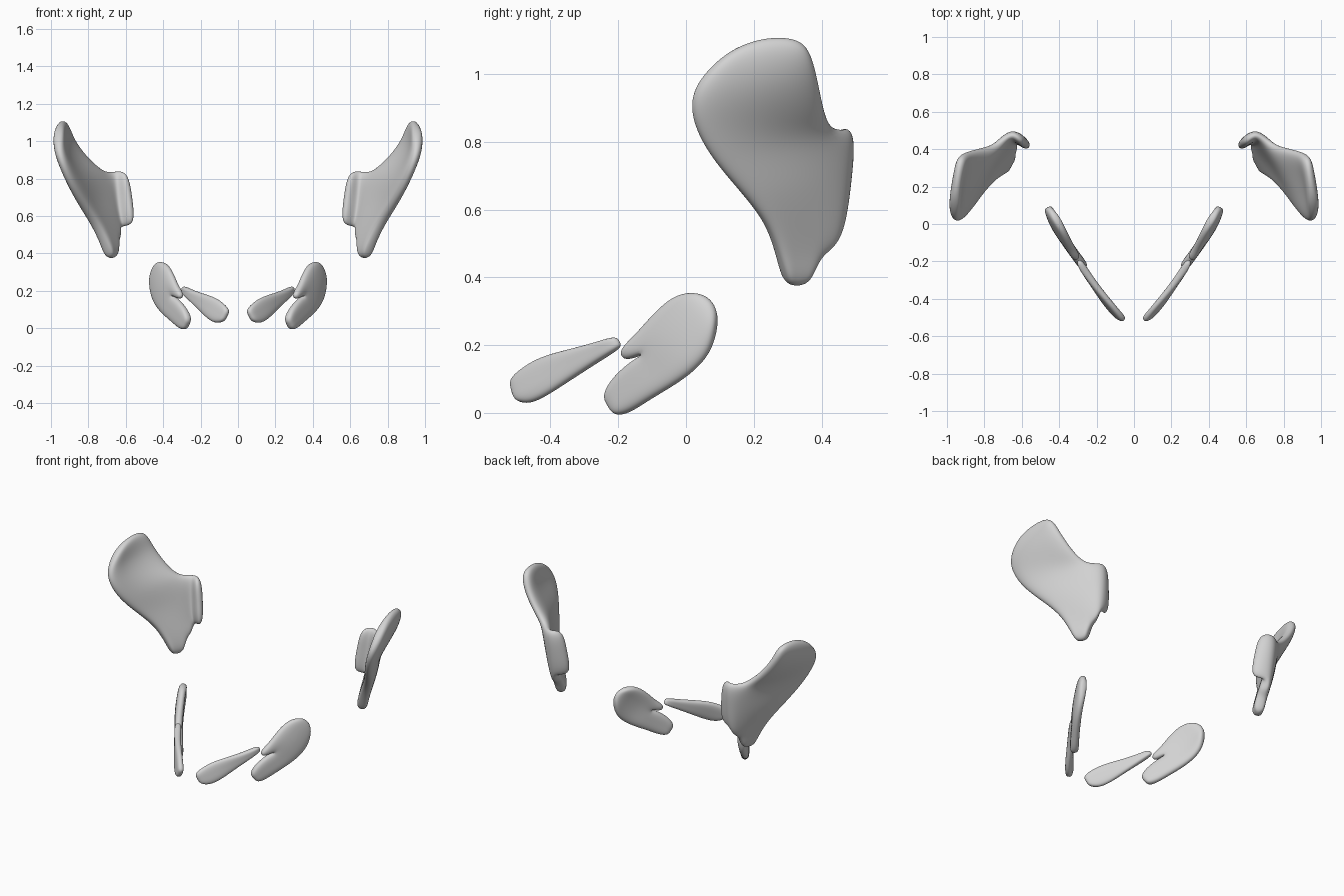
import bpy
import bmesh
import math
from mathutils import Vector

if "Cube" in bpy.data.objects:
    bpy.data.objects.remove(bpy.data.objects["Cube"], do_unlink=True)

grey = bpy.data.materials.new("plain_grey")
grey.use_nodes = True
shade = (0.65, 0.65, 0.65, 1)
grey.diffuse_color = shade
grey.node_tree.nodes["Principled BSDF"].inputs["Base Color"].default_value = shade


def span(start, end, bow=(0, 0, 0), steps=3):
    """Row of points from one edge to the other, bowed in the middle."""
    a, b, bow = Vector(start), Vector(end), Vector(bow)
    return [a.lerp(b, i / steps) + bow * math.sin(math.pi * i / steps)
            for i in range(steps + 1)]


def plate(name, grids, thickness):
    """Skin grids of points, thicken and round them, and mirror to the other side."""
    bm = bmesh.new()
    for rows in grids:
        verts = [[bm.verts.new(p) for p in row] for row in rows]
        for r, s in zip(verts, verts[1:]):
            for i in range(len(r) - 1):
                bm.faces.new((r[i], r[i + 1], s[i + 1], s[i]))
    bmesh.ops.remove_doubles(bm, verts=bm.verts, dist=0.0005)
    bmesh.ops.recalc_face_normals(bm, faces=bm.faces)
    for face in bm.faces:
        face.smooth = True
    mesh = bpy.data.meshes.new(name)
    bm.to_mesh(mesh)
    bm.free()
    mesh.materials.append(grey)
    obj = bpy.data.objects.new(name, mesh)
    bpy.context.collection.objects.link(obj)

    solid = obj.modifiers.new("thickness", "SOLIDIFY")
    solid.thickness = thickness
    solid.offset = 0
    smooth = obj.modifiers.new("rounding", "SUBSURF")
    smooth.levels = smooth.render_levels = 3
    mirror = obj.modifiers.new("other_side", "MIRROR")
    mirror.use_axis = (True, False, False)
    mirror.use_mirror_merge = False
    return obj


# Large upper plate: front edge to back edge, from the top down to the tip
out = (0.02, 0, 0)
wing = [
    span((0.96, 0.11, 1.06), (0.93, 0.36, 1.1), (0, 0, 0.035)),
    span((0.965, 0.01, 0.96), (0.89, 0.39, 1.0), out),
    span((0.935, 0.01, 0.86), (0.80, 0.41, 0.89), out),
    span((0.89, 0.07, 0.75), (0.72, 0.43, 0.835), out),
    span((0.83, 0.16, 0.65), (0.69, 0.43, 0.7), out),
    span((0.77, 0.235, 0.56), (0.665, 0.42, 0.55)),
    span((0.72, 0.27, 0.46), (0.65, 0.39, 0.46)),
    span((0.69, 0.29, 0.385), (0.655, 0.36, 0.385), (0, 0, -0.015)),
]

# Flange that turns inward at the back of the large plate
top, middle, low, below = (row[-1] for row in wing[3:7])
low_corner = Vector((0.635, 0.46, 0.55))
flange = [
    [top, (0.65, 0.495, 0.845), (0.59, 0.43, 0.845)],
    [middle, (0.645, 0.48, 0.7), (0.565, 0.42, 0.7)],
    [low, low_corner, (0.545, 0.4, 0.535)],
]
gusset = [[low, low_corner], [below, (0.635, 0.425, 0.485)]]
plate("upper_plate", [wing, flange, gusset], 0.065)

# Forked middle plate: upper edge to lower edge
puff = (0.012, -0.006, 0)
body = [
    span((0.42, 0.04, 0.355), (0.46, 0.095, 0.275), (0.01, 0.015, 0.015)),
    span((0.38, -0.03, 0.355), (0.46, 0.08, 0.18), puff),
    span((0.345, -0.10, 0.29), (0.435, 0.02, 0.115), puff),
    span((0.325, -0.15, 0.23), (0.395, -0.05, 0.07)),
]
fork = body[-1]
lower_prong = [
    fork[1:],
    span((0.325, -0.15, 0.165), (0.355, -0.11, 0.035), steps=2),
    span((0.275, -0.22, 0.105), (0.31, -0.17, -0.005), steps=2),
    span((0.255, -0.245, 0.045), (0.28, -0.21, -0.01), steps=2),
]
upper_prong = [fork[:2], [(0.295, -0.2, 0.185), (0.305, -0.185, 0.145)]]
plate("forked_plate", [body, lower_prong, upper_prong], 0.05)

# Slim front plate: upper edge to lower edge, from the thin end forward
club = [
    span((0.295, -0.205, 0.23), (0.3, -0.185, 0.195), steps=2),
    span((0.25, -0.27, 0.208), (0.265, -0.25, 0.155), steps=2),
    span((0.19, -0.35, 0.188), (0.21, -0.335, 0.1), steps=2),
    span((0.12, -0.43, 0.168), (0.165, -0.41, 0.05), steps=2),
    span((0.07, -0.49, 0.13), (0.12, -0.465, 0.022), steps=2),
    span((0.045, -0.52, 0.095), (0.075, -0.505, 0.035), steps=2),
]
plate("front_plate", [club], 0.04)
